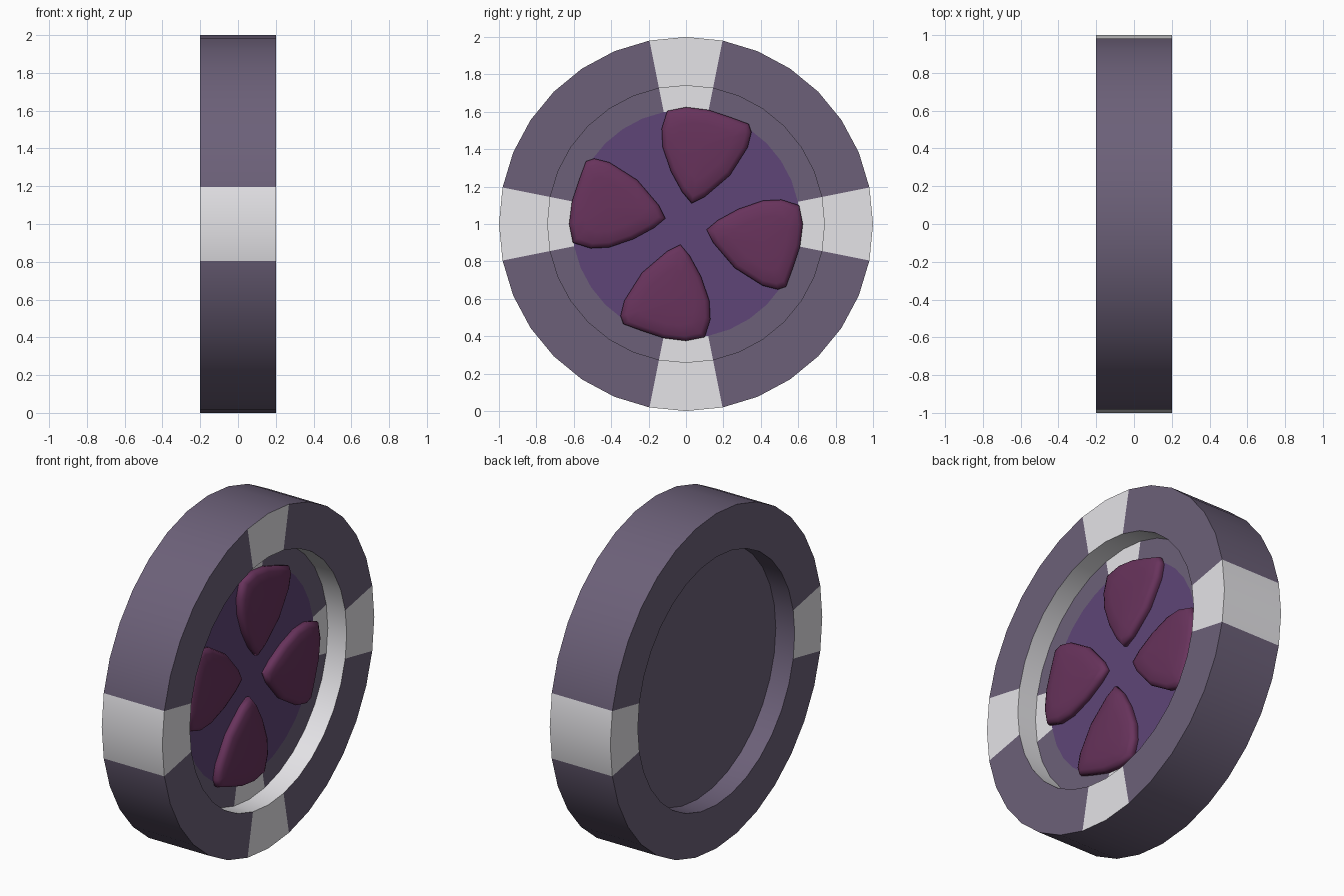
import bpy, bmesh
from math import sin, cos, pi, radians
from mathutils import Vector, Matrix

cube = bpy.data.objects.get("Cube")
if cube:
    bpy.data.objects.remove(cube, do_unlink=True)


def material(name, rgb):
    m = bpy.data.materials.new(name)
    m.use_nodes = True
    m.diffuse_color = (*rgb, 1)
    m.node_tree.nodes["Principled BSDF"].inputs["Base Color"].default_value = (*rgb, 1)
    return m


grey_purple = material("grey_purple", (0.15, 0.118, 0.19))
white = material("white", (0.80, 0.79, 0.82))
violet = material("violet", (0.113, 0.06, 0.185))
plum = material("plum", (0.138, 0.033, 0.107))


def finish(bm, name, mats, angle):
    bmesh.ops.recalc_face_normals(bm, faces=bm.faces)
    mesh = bpy.data.meshes.new(name)
    bm.to_mesh(mesh)
    bm.free()
    for m in mats:
        mesh.materials.append(m)
    ob = bpy.data.objects.new(name, mesh)
    bpy.context.collection.objects.link(ob)
    bpy.ops.object.select_all(action='DESELECT')
    ob.select_set(True)
    bpy.context.view_layer.objects.active = ob
    bpy.ops.object.shade_smooth_by_angle(angle=radians(angle))
    return ob


# Wheel body: profile of (x, radius) turned about the x axis
SEG, HALF, FLOOR = 32, 0.2, 0.075
RIM, HUB, DISC = 1.0, 0.74, 0.61
profile = [(FLOOR, DISC), (FLOOR, HUB), (HALF, HUB), (HALF, RIM),
           (-HALF, RIM), (-HALF, HUB), (-FLOOR, HUB)]
bm = bmesh.new()
rings = []
for x, r in profile:
    rings.append([bm.verts.new((x, r * cos(2 * pi * i / SEG), 1 + r * sin(2 * pi * i / SEG)))
                  for i in range(SEG)])
for k in range(len(rings) - 1):
    a, b = rings[k], rings[k + 1]
    for i in range(SEG):
        j = (i + 1) % SEG
        f = bm.faces.new((a[i], a[j], b[j], b[i]))
        # White marks on the quarters of the decorated side, and on the two
        # horizontal quarters of the tread and plain side
        quarter = i % (SEG // 4) in (0, SEG // 4 - 1)
        side = i % (SEG // 2) in (0, SEG // 2 - 1)
        if k == 1 or (k in (0, 2) and quarter) or (k in (3, 4) and side):
            f.material_index = 1
bm.faces.new(rings[0]).material_index = 2
bm.faces.new(rings[-1])
finish(bm, "wheel_body", [grey_purple, white, violet], 35)

# Puffed petals, one outline (y, z from the hub) repeated every quarter turn
outline = [(0.03, 0.11), (-0.02, 0.17), (-0.08, 0.28), (-0.125, 0.41), (-0.13, 0.51),
           (-0.10, 0.605), (0.0, 0.625), (0.12, 0.61), (0.24, 0.57), (0.335, 0.535),
           (0.35, 0.49), (0.33, 0.41), (0.235, 0.26), (0.10, 0.145)]
layers = [(0.0, 0.98), (0.02, 1.0), (0.036, 0.97), (0.047, 0.88), (0.055, 0.6)]
middle = Vector((0, 0.09, 0.42))
for n, name in enumerate(("top", "back", "bottom", "front")):
    turn = Matrix.Rotation(-n * pi / 2, 3, 'X')
    hub = Vector((FLOOR, 0, 1))
    bm = bmesh.new()
    loops = []
    for h, s in layers:
        loops.append([bm.verts.new(hub + turn @ (middle + (Vector((0, y, z)) - middle) * s
                                                 + Vector((h, 0, 0)))) for y, z in outline])
    for a, b in zip(loops, loops[1:]):
        for i in range(len(a)):
            j = (i + 1) % len(a)
            bm.faces.new((a[i], a[j], b[j], b[i]))
    peak = bm.verts.new(hub + turn @ (middle + Vector((0.058, 0, 0))))
    last = loops[-1]
    for i in range(len(last)):
        bm.faces.new((last[i], last[(i + 1) % len(last)], peak))
    bm.faces.new(loops[0])
    finish(bm, name + "_petal", [plum], 70)
